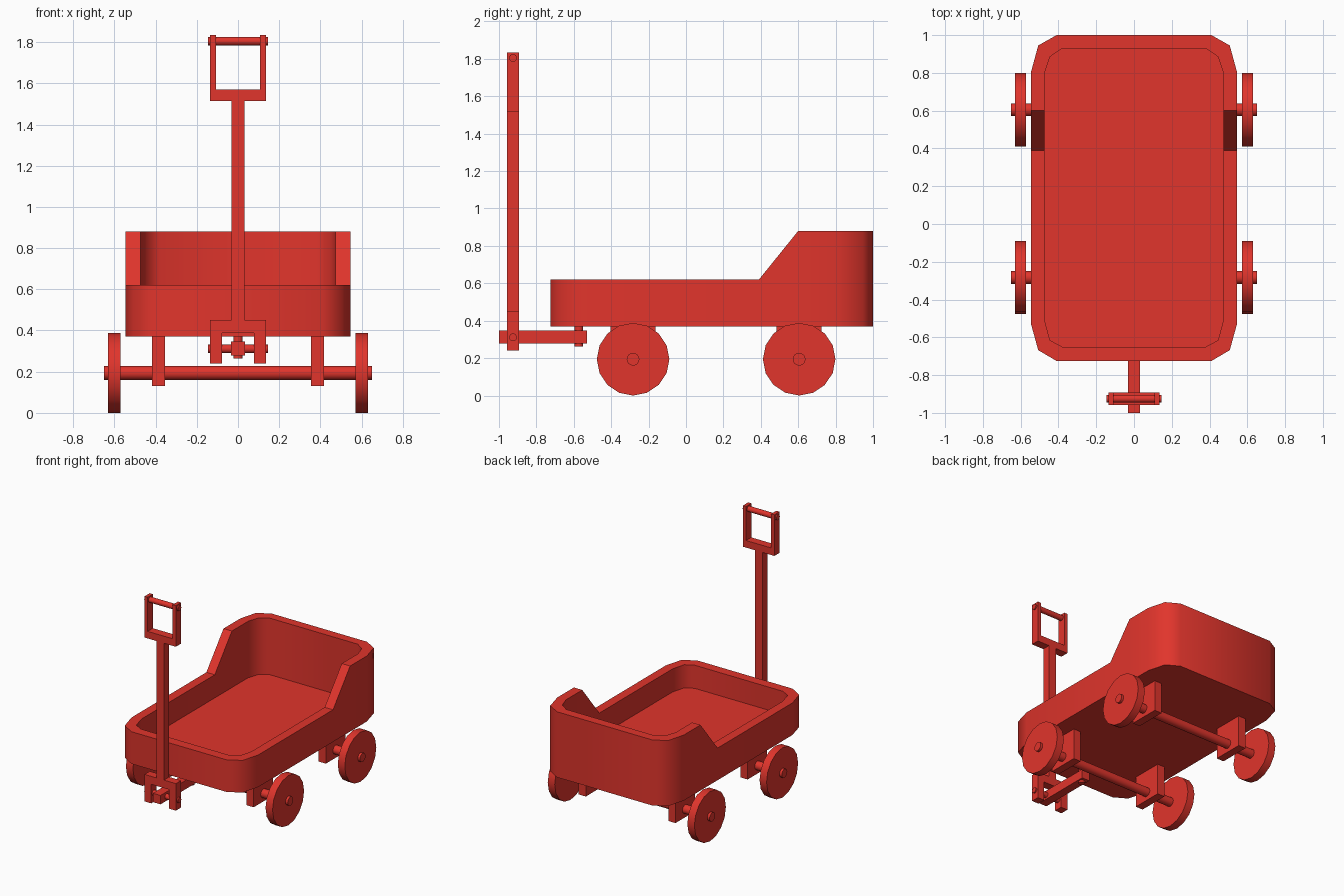
import bpy, bmesh, math
from mathutils import Matrix, Vector

if "Cube" in bpy.data.objects:
    bpy.data.objects.remove(bpy.data.objects["Cube"])

red = bpy.data.materials.new("red_paint")
red.diffuse_color = (0.75, 0.035, 0.025, 1)
red.use_nodes = True
red.node_tree.nodes["Principled BSDF"].inputs["Base Color"].default_value = red.diffuse_color


def finish(name, bm, angle=40):
    bmesh.ops.recalc_face_normals(bm, faces=bm.faces)
    mesh = bpy.data.meshes.new(name)
    bm.to_mesh(mesh)
    bm.free()
    mesh.materials.append(red)
    ob = bpy.data.objects.new(name, mesh)
    bpy.context.collection.objects.link(ob)
    bpy.ops.object.select_all(action='DESELECT')
    ob.select_set(True)
    bpy.context.view_layer.objects.active = ob
    bpy.ops.object.shade_smooth_by_angle(angle=math.radians(angle))
    return ob


def box(name, lo, hi):
    lo, hi = Vector(lo), Vector(hi)
    bm = bmesh.new()
    bmesh.ops.create_cube(bm, size=1, matrix=Matrix.Translation((lo + hi) / 2)
                          @ Matrix.Diagonal((*(hi - lo), 1)))
    return finish(name, bm)


def cylinder(name, centre, radius, length, axis='X', sides=16):
    rot = Matrix.Rotation(math.pi / 2, 4, 'Y') if axis == 'X' else Matrix()
    bm = bmesh.new()
    bmesh.ops.create_cone(bm, cap_ends=True, segments=sides, radius1=radius,
                          radius2=radius, depth=length,
                          matrix=Matrix.Translation(centre) @ rot)
    return finish(name, bm)


def mirrored(half):
    return half + [(-x, y) for x, y in reversed(half)]


# Wagon tub: outer and inner outlines, rim rises towards the back
outer = mirrored([(0.41, -0.725), (0.507, -0.668), (0.545, -0.53), (0.545, 0.39),
                  (0.545, 0.60), (0.545, 0.805), (0.507, 0.945), (0.41, 1.0)])
inner = mirrored([(0.38, -0.65), (0.445, -0.615), (0.473, -0.51), (0.473, 0.39),
                  (0.473, 0.60), (0.473, 0.80), (0.445, 0.885), (0.38, 0.93)])


def rim(y):
    return 0.62 if y < 0.5 else 0.88


bm = bmesh.new()
rings = [[bm.verts.new((x, y, 0.37)) for x, y in outer],
         [bm.verts.new((x, y, rim(y))) for x, y in outer],
         [bm.verts.new((x, y, rim(y))) for x, y in inner],
         [bm.verts.new((x, y, 0.44)) for x, y in inner]]
n = len(outer)
for a, b in zip(rings, rings[1:]):
    for i in range(n):
        j = (i + 1) % n
        bm.faces.new((a[i], a[j], b[j], b[i]))
bm.faces.new(rings[0])
bm.faces.new(rings[3])
finish("tub", bm, 48)

# Wheels, axles and axle brackets
R = 0.194
for end, y in (("front", -0.283), ("rear", 0.605)):
    cylinder(end + "_axle", (0, y, R), 0.034, 1.3)
    for side, s in (("left", -1), ("right", 1)):
        cylinder(f"{end}_{side}_wheel", (s * 0.601, y, R), R, 0.06)
        x = s * 0.386
        box(f"{end}_{side}_bracket", (x - 0.031, y - 0.12, 0.13), (x + 0.031, y + 0.12, 0.375))

# Draw bar and its pivot under the tub
box("draw_bar", (-0.033, -1.0, 0.278), (0.033, -0.53, 0.347))
cylinder("draw_bar_pivot", (0, -0.573, 0.318), 0.023, 0.11, 'Z')

# Pull handle: fork, shaft and grip frame as one extruded outline
hy = -0.925
profile = mirrored([(0.077, 0.388), (0.077, 0.24), (0.135, 0.24), (0.135, 0.45),
                    (0.032, 0.45), (0.032, 1.515), (0.135, 1.515), (0.135, 1.835),
                    (0.108, 1.835), (0.108, 1.57)])
bm = bmesh.new()
face = bm.faces.new([bm.verts.new((x, hy - 0.032, z)) for x, z in profile])
side = bmesh.ops.extrude_face_region(bm, geom=[face], use_keep_orig=True)
bmesh.ops.translate(bm, vec=(0, 0.064, 0),
                    verts=[v for v in side["geom"] if isinstance(v, bmesh.types.BMVert)])
finish("pull_handle", bm)

# Hinge pin and grip bar
cylinder("hinge_pin", (0, hy, 0.311), 0.021, 0.29)
cylinder("grip_bar", (0, hy, 1.805), 0.021, 0.29)
